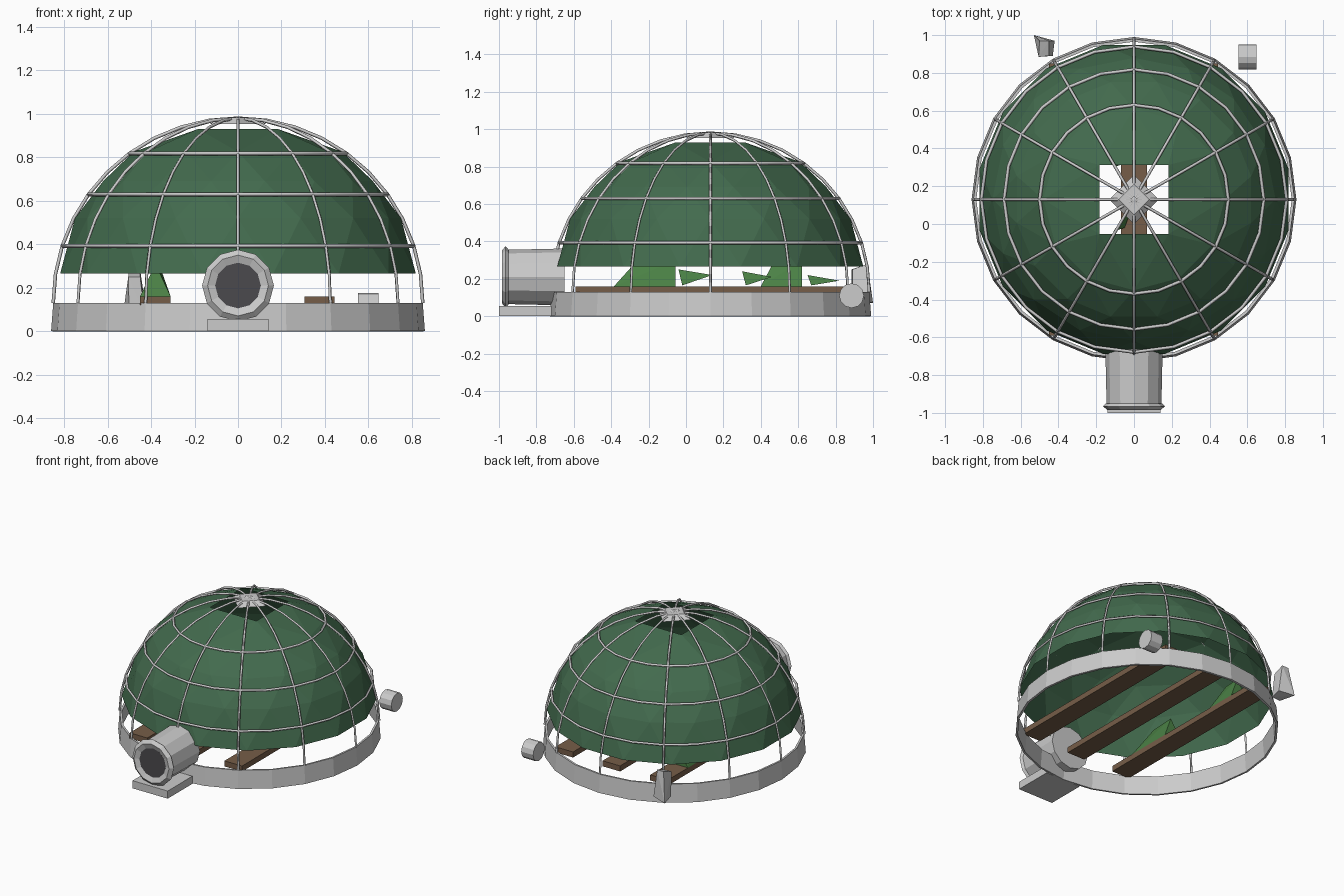
import bpy, bmesh
from math import sin, cos, pi, radians, sqrt
from mathutils import Matrix, Vector

if "Cube" in bpy.data.objects:
    bpy.data.objects.remove(bpy.data.objects["Cube"])

CY, R, BASE = 0.13, 0.85, 0.13   # dome centre in y, sphere radius, spring line


def mat(name, rgb):
    m = bpy.data.materials.new(name)
    m.diffuse_color = (*rgb, 1)
    m.use_nodes = True
    m.node_tree.nodes["Principled BSDF"].inputs["Base Color"].default_value = m.diffuse_color
    return m


GLASS = mat("green_cover", (0.055, 0.145, 0.075))
WOOD = mat("wood", (0.18, 0.11, 0.065))
LEAF = mat("leaf", (0.07, 0.22, 0.06))
DARK = mat("dark", (0.07, 0.068, 0.075))


def finish(name, bm, m=None):
    me = bpy.data.meshes.new(name)
    bm.to_mesh(me)
    bm.free()
    ob = bpy.data.objects.new(name, me)
    bpy.context.collection.objects.link(ob)
    if m:
        me.materials.append(m)
    return ob


def box(name, lo, hi, m=None):
    lo, hi = Vector(lo), Vector(hi)
    bm = bmesh.new()
    bmesh.ops.create_cube(bm, size=1, matrix=Matrix.Translation((lo + hi) / 2)
                          @ Matrix.Diagonal((*(hi - lo), 1)))
    return finish(name, bm, m)


def cyl(name, loc, r1, r2, depth, n, axis='Z', caps=True, m=None):
    rot = {'Z': Matrix(), 'X': Matrix.Rotation(pi / 2, 4, 'Y'),
           'Y': Matrix.Rotation(pi / 2, 4, 'X')}[axis]
    bm = bmesh.new()
    bmesh.ops.create_cone(bm, cap_ends=caps, segments=n, radius1=r1, radius2=r2,
                          depth=depth, matrix=Matrix.Translation(loc) @ rot)
    return finish(name, bm, m)


def hull(name, pts, m=None):
    bm = bmesh.new()
    for p in pts:
        bm.verts.new(p)
    bmesh.ops.convex_hull(bm, input=bm.verts)
    return finish(name, bm, m)


def tube(name, pts, r, closed=False):
    cu = bpy.data.curves.new(name, 'CURVE')
    cu.dimensions = '3D'
    cu.bevel_depth, cu.bevel_resolution = r, 0
    sp = cu.splines.new('POLY')
    sp.points.add(len(pts) - 1)
    for q, p in zip(sp.points, pts):
        q.co = (*p, 1)
    sp.use_cyclic_u = closed
    ob = bpy.data.objects.new(name, cu)
    bpy.context.collection.objects.link(ob)


def polar(r, a, z):
    return (r * cos(a), CY + r * sin(a), z)


# foundation ring: thin 24-sided wall
ring = cyl("foundation_ring", (0, CY, 0.065), 0.86, 0.85, 0.13, 24, caps=False)
sol = ring.modifiers.new("wall", 'SOLIDIFY')
sol.thickness, sol.offset = 0.015, -1

# faceted cover: hull of staggered rows, open at the bottom and the square roof vent
bm = bmesh.new()
for i, (z, n) in enumerate([(0.265, 16), (0.52, 16), (0.69, 16), (0.825, 12)]):
    r = sqrt(0.845 ** 2 - (z - BASE) ** 2)
    for k in range(n):
        bm.verts.new(polar(r, 2 * pi * (k + i % 2 / 2 + 0.5) / n, z))
for sx in (-1, 1):
    for sy in (-1, 1):
        bm.verts.new((sx * 0.183, CY + sy * 0.183, 0.93))
bmesh.ops.convex_hull(bm, input=bm.verts)
caps = [f for f in bm.faces if max(v.co.z for v in f.verts) - min(v.co.z for v in f.verts) < 1e-4]
bmesh.ops.delete(bm, geom=caps, context='FACES_ONLY')
finish("dome_cover", bm, GLASS)

# frame: 12 ribs and 3 hoops
for k in range(12):
    a = k * pi / 6
    tube(f"rib_{k}", [polar(R * cos(t), a, BASE + R * sin(t))
                      for t in (radians(9 * j) for j in range(11))], 0.008)
for lat in (18, 36, 54):
    t = radians(lat)
    tube(f"hoop_{lat}", [polar(R * cos(t), k * pi / 12, BASE + R * sin(t))
                         for k in range(24)], 0.009, True)
cyl("roof_hub", (0, CY, 0.968), 0.13, 0.08, 0.03, 4)

# planting planks
for n, x in (("left", -0.38), ("centre", 0), ("right", 0.375)):
    box(f"{n}_plank", (x - 0.07, -0.59, 0.12), (x + 0.07, 0.85, 0.16), WOOD)

# plants: low wedges on the left plank, loose leaves on the centre one
for i, (y, w) in enumerate([(-0.22, 0.165), (0.51, 0.11)]):
    hull(f"plant_{i}", [(-0.45, y - w, 0.16), (-0.31, y - w, 0.16), (-0.45, y + w, 0.16),
                        (-0.31, y + w, 0.16), (-0.38, y - 0.03, 0.31), (-0.36, y + w, 0.3)], LEAF)
for i, (y0, y1, z) in enumerate([(-0.04, 0.14, 0.25), (0.3, 0.46, 0.24), (0.65, 0.82, 0.22)]):
    bm = bmesh.new()
    bm.faces.new([bm.verts.new(p) for p in
                  ((-0.11, y0, z), (0.01, y1, z - 0.03), (-0.05, y0 + 0.02, 0.165))])
    finish(f"leaf_{i}", bm, LEAF)

# fan: base, octagonal-ish duct, flange, dark intake and blades
FZ = 0.21
box("fan_base", (-0.14, -1, 0), (0.14, -0.72, 0.055))
cyl("fan_duct", (0, -0.805, FZ), 0.152, 0.145, 0.31, 12, 'Y')
bm = bmesh.new()
prof = [(0.15, -0.95), (0.165, -0.965), (0.14, -0.985), (0.1, -0.97)]
rows = [[bm.verts.new((r * cos(k * pi / 6), y, FZ + r * sin(k * pi / 6))) for k in range(12)]
        for r, y in prof]
for a, b in zip(rows, rows[1:]):
    for k in range(12):
        j = (k + 1) % 12
        bm.faces.new((a[k], a[j], b[j], b[k]))
bmesh.ops.recalc_face_normals(bm, faces=bm.faces)
finish("fan_flange", bm)
cyl("fan_intake", (0, -0.967, FZ), 0.105, 0.105, 0.01, 12, 'Y', m=DARK)

# small tank at the back right
cyl("tank", (0.6, 0.885, 0.11), 0.066, 0.066, 0.095, 12, 'X')

# leaning control post at the back left
hull("control_post", [(-0.53, 1.0, 0.07), (-0.42, 0.97, 0.08), (-0.43, 0.89, 0.07), (-0.5, 0.885, 0.07),
                      (-0.505, 0.885, 0.25), (-0.45, 0.89, 0.25), (-0.45, 0.97, 0.28), (-0.5, 0.97, 0.28)])
